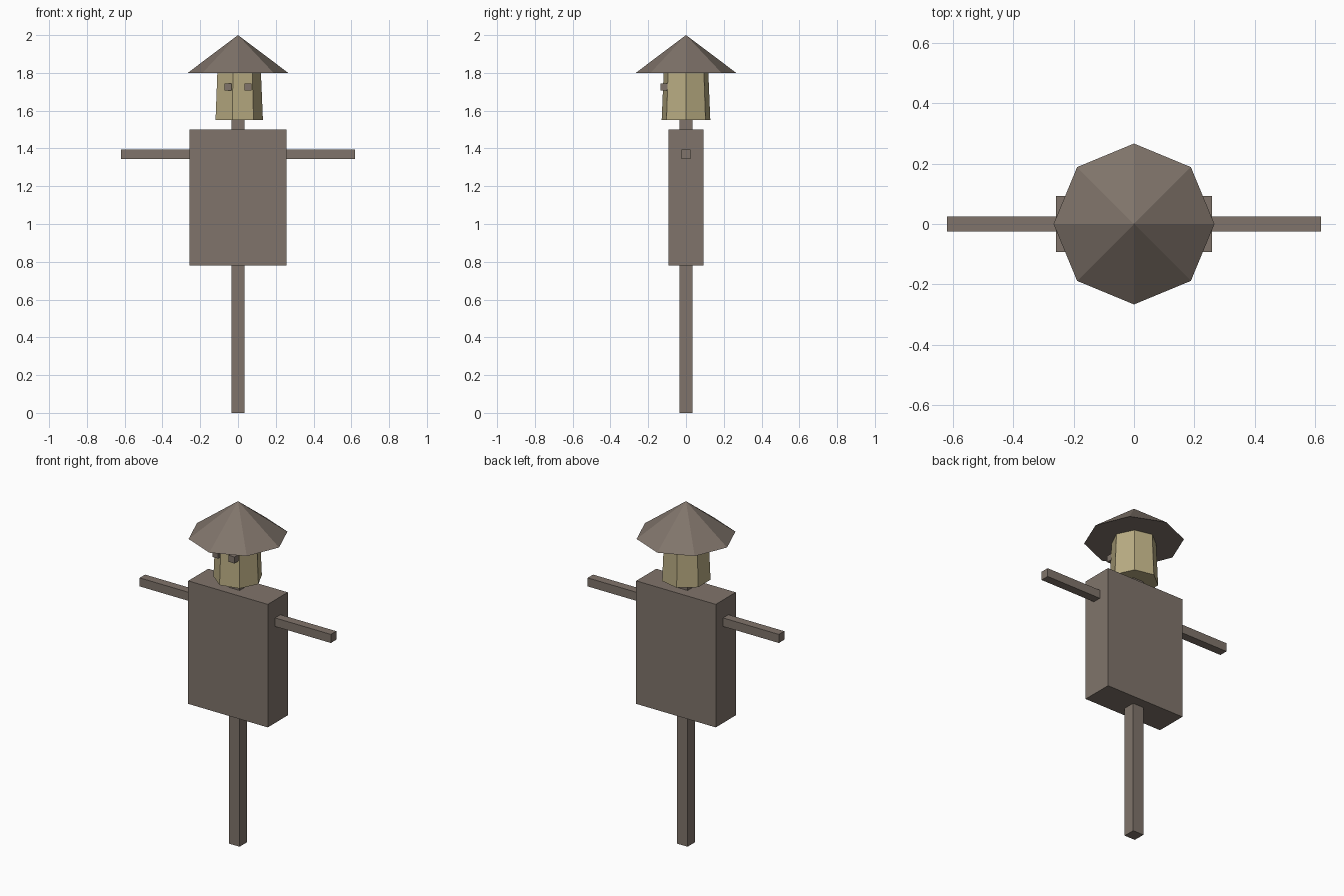
import bpy
import bmesh
from math import cos, sin, tau

old = bpy.data.objects.get("Cube")
if old:
    bpy.data.objects.remove(old, do_unlink=True)


def material(name, rgb):
    mat = bpy.data.materials.new(name)
    mat.use_nodes = True
    colour = (*rgb, 1)
    mat.diffuse_color = colour
    mat.node_tree.nodes["Principled BSDF"].inputs["Base Color"].default_value = colour
    return mat


wood = material("weathered brown", (0.216, 0.175, 0.146))
straw = material("straw tan", (0.485, 0.413, 0.225))


def finish(name, bm, mat):
    bmesh.ops.recalc_face_normals(bm, faces=bm.faces)
    mesh = bpy.data.meshes.new(name)
    bm.to_mesh(mesh)
    bm.free()
    mesh.materials.append(mat)
    obj = bpy.data.objects.new(name, mesh)
    bpy.context.collection.objects.link(obj)
    return obj


def box(name, size, centre, mat):
    bm = bmesh.new()
    bmesh.ops.create_cube(bm, size=1)
    bmesh.ops.scale(bm, vec=size, verts=bm.verts)
    bmesh.ops.translate(bm, vec=centre, verts=bm.verts)
    return finish(name, bm, mat)


def ring(bm, sides, radius, z):
    # First corner points along +x
    return [bm.verts.new((radius * cos(tau * i / sides), radius * sin(tau * i / sides), z))
            for i in range(sides)]


def tapered(name, sides, r_low, r_high, z_low, z_high, mat):
    bm = bmesh.new()
    low = ring(bm, sides, r_low, z_low)
    bm.faces.new(low)
    if r_high:
        high = ring(bm, sides, r_high, z_high)
        bm.faces.new(high)
    else:
        tip = bm.verts.new((0, 0, z_high))
    for i in range(sides):
        j = (i + 1) % sides
        upper = (high[j], high[i]) if r_high else (tip,)
        bm.faces.new((low[i], low[j], *upper))
    return finish(name, bm, mat)


# Post, body and crossbar arms
box("post", (0.07, 0.07, 1.56), (0, 0, 0.78), wood)
box("torso", (0.515, 0.185, 0.72), (0, 0, 1.14), wood)
box("arms", (1.238, 0.05, 0.05), (0, 0, 1.37), wood)

# Seven-sided head and eight-sided hat
tapered("head", 7, 0.132, 0.121, 1.55, 1.81, straw)
tapered("hat", 8, 0.266, 0, 1.80, 2.0, wood)

# Eyes
for side, x in (("left", 0.053), ("right", -0.053)):
    box(side + "_eye", (0.038, 0.038, 0.038), (x, -0.116, 1.725), wood)
